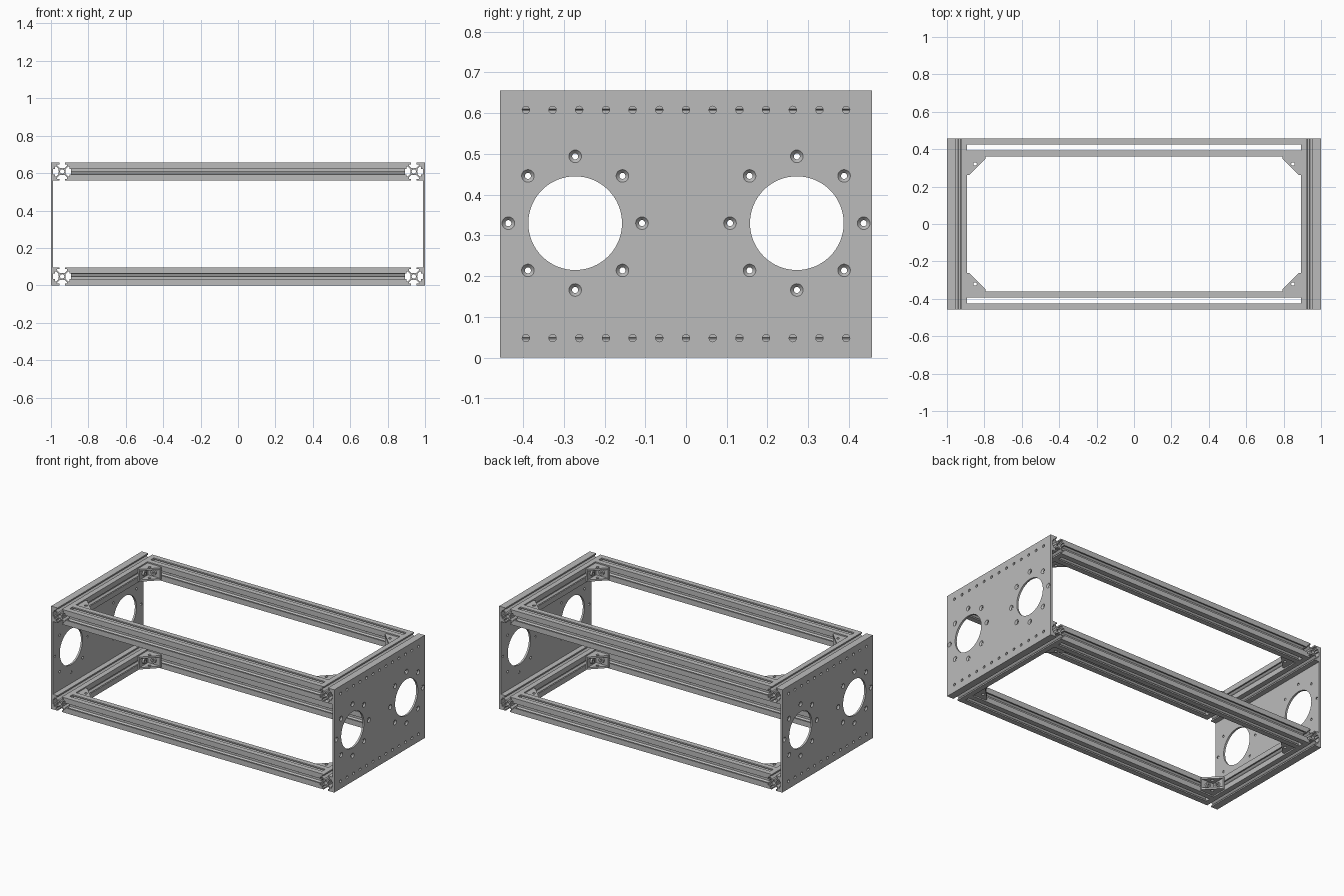
import bpy, bmesh, math
from mathutils import Matrix, Vector

if "Cube" in bpy.data.objects:
    bpy.data.objects.remove(bpy.data.objects["Cube"])

metal = bpy.data.materials.new("grey_aluminium")
metal.use_nodes = True
GREY = (0.5, 0.5, 0.5, 1)
metal.diffuse_color = GREY
metal.node_tree.nodes["Principled BSDF"].inputs["Base Color"].default_value = GREY

RAIL = 0.096            # rail width
MM = RAIL / 20          # profile unit
HX, HY, HZ = 1.0, 0.457, 0.656
PLATE = 0.012
INNER = HX - PLATE - RAIL
TO_X = Matrix(((0, 0, 1, 0), (1, 0, 0, 0), (0, 1, 0, 0), (0, 0, 0, 1)))
TO_Y = Matrix.Rotation(math.pi / 2, 4, 'X')


def circle(cx, cy, r, n=24):
    return [(cx + r * math.cos(2 * math.pi * i / n),
             cy + r * math.sin(2 * math.pi * i / n)) for i in range(n)]


def finish(name, bm, matrix):
    bmesh.ops.remove_doubles(bm, verts=bm.verts, dist=1e-5)
    bm.transform(matrix)
    bmesh.ops.recalc_face_normals(bm, faces=bm.faces)
    mesh = bpy.data.meshes.new(name)
    bm.to_mesh(mesh)
    bm.free()
    mesh.materials.append(metal)
    ob = bpy.data.objects.new(name, mesh)
    bpy.context.collection.objects.link(ob)
    return ob


def extrude(name, loops, length, matrix):
    """Filled outline with holes, extruded about its middle."""
    curve = bpy.data.curves.new(name + "_outline", 'CURVE')
    curve.dimensions, curve.fill_mode, curve.extrude = '2D', 'BOTH', length / 2
    for loop in loops:
        sp = curve.splines.new('POLY')
        sp.points.add(len(loop) - 1)
        for p, (x, y) in zip(sp.points, loop):
            p.co = (x, y, 0, 1)
        sp.use_cyclic_u = True
    tmp = bpy.data.objects.new(name + "_outline", curve)
    bpy.context.collection.objects.link(tmp)
    shape = tmp.evaluated_get(bpy.context.evaluated_depsgraph_get())
    mesh = bpy.data.meshes.new_from_object(shape)
    bm = bmesh.new()
    bm.from_mesh(mesh)
    bpy.data.objects.remove(tmp)
    bpy.data.curves.remove(curve)
    bpy.data.meshes.remove(mesh)
    return finish(name, bm, matrix)


def lathe_rings(name, section, centres, matrix, n=24):
    """Closed section (radius, height) spun around each centre."""
    bm = bmesh.new()
    for cx, cy in centres:
        rings = [[bm.verts.new((x, y, h)) for x, y in circle(cx, cy, r, n)]
                 for r, h in section]
        for a, b in zip(rings, rings[1:] + rings[:1]):
            for i in range(n):
                j = (i + 1) % n
                bm.faces.new((a[i], a[j], b[j], b[i]))
    return finish(name, bm, matrix)


# Slotted rail cross-sections
octant = [(3.4, 0), (3.9, 0.4), (3.9, 2.84), (6.6, 5.54), (8.2, 5.54),
          (8.2, 3.1), (10, 3.1), (10, 10)]
quarter = octant + [(y, x) for x, y in octant[-2:0:-1]]
full = []
for k in range(4):
    m = Matrix.Rotation(k * math.pi / 2, 2)
    full += [tuple(m @ Vector(p) * MM) for p in quarter]
closed_profile = [full, circle(0, 0, 2.4 * MM)]

upper = octant + [(3.1, 10), (3.1, 8.2), (5.54, 8.2), (5.54, 6.6), (3.1, 4.16)]
half = upper + [(x, -y) for x, y in upper[:0:-1]]
split_profile = [[(s * x * MM, y * MM) for x, y in half] for s in (1, -1)]

for level, z in (("lower", RAIL / 2), ("upper", HZ - RAIL / 2)):
    # Long rails between the side rails
    for side, s in (("front", -1), ("back", 1)):
        place = Matrix.Translation((0, s * (HY - RAIL / 2), z))
        extrude(f"{level}_{side}_rail", split_profile, 2 * INNER, place @ TO_X)
    # Side rails carrying the end plates
    for side, s in (("right", -1), ("left", 1)):
        place = Matrix.Translation((s * (INNER + RAIL / 2), 0, z))
        extrude(f"{level}_{side}_rail", closed_profile, 2 * HY, place @ TO_Y)

    # Corner brackets: two gussets, two flanges and two screw heads
    LEG, T, H = 0.098, 0.012, 0.08
    gusset = [(0, 0), (LEG, 0), (LEG, T), (T, LEG), (0, LEG)]
    flange = [(0, -H / 2), (LEG, -H / 2), (LEG, H / 2), (0, H / 2)]
    for sx, xn in ((-1, "right"), (1, "left")):
        for sy, yn in ((-1, "front"), (1, "back")):
            name = f"{level}_{yn}_{xn}_bracket"
            base = Matrix.Translation((sx * INNER, sy * (HY - RAIL), z)) @ \
                Matrix.Diagonal((-sx, -sy, 1, 1))
            for h, tag in ((H - T, "top"), (T - H, "bottom")):
                extrude(f"{name}_{tag}_gusset", [gusset, circle(0.043, 0.04, 0.009)],
                        T, base @ Matrix.Translation((0, 0, h / 2)))
            swap = Matrix(((0, 1, 0, 0), (1, 0, 0, 0), (0, 0, 1, 0), (0, 0, 0, 1)))
            for turn, tag in ((Matrix(), "long"), (swap, "side")):
                m = base @ turn @ Matrix.Translation((0, T / 2, 0)) @ TO_Y
                extrude(f"{name}_{tag}_flange", [flange], T, m)
                m = m @ Matrix.Translation((0, 0, -T))
                extrude(f"{name}_{tag}_screw",
                        [circle(0.055, 0, 0.017), circle(0.055, 0, 0.008, 6)], T, m)

# End plates with two large openings, countersunk holes and rows of rail holes
MID, CX = 0.33, 0.272
sinks = [p for s in (-1, 1) for p in circle(s * CX, MID, 0.164, 8)]
outline = [(-HY, 0), (HY, 0), (HY, HZ), (-HY, HZ)]
holes = [circle(s * CX, MID, 0.115, 64) for s in (-1, 1)]
holes += [circle(x, y, 0.0155) for x, y in sinks]
holes += [circle(i * 0.0655, z, 0.009, 16) for i in range(-6, 7)
          for z in (RAIL / 2, HZ - RAIL / 2)]
d = PLATE / 2
for side, s in (("right", -1), ("left", 1)):
    m = Matrix.Translation((s * (HX - d), 0, 0)) @ Matrix.Diagonal((s, 1, 1, 1)) @ TO_X
    extrude(f"{side}_end_plate", [outline] + holes, PLATE, m)
    lathe_rings(f"{side}_countersinks",
                [(0.0155, d), (0.0075, -d / 2), (0.0075, -d), (0.0155, -d)], sinks, m)

# Smooth round holes while keeping edges sharp
for ob in bpy.context.collection.objects:
    if ob.type == 'MESH' and ob.data.materials and ob.data.materials[0] == metal:
        ob.select_set(True)
        bpy.context.view_layer.objects.active = ob
bpy.ops.object.shade_smooth_by_angle(angle=math.radians(30))
